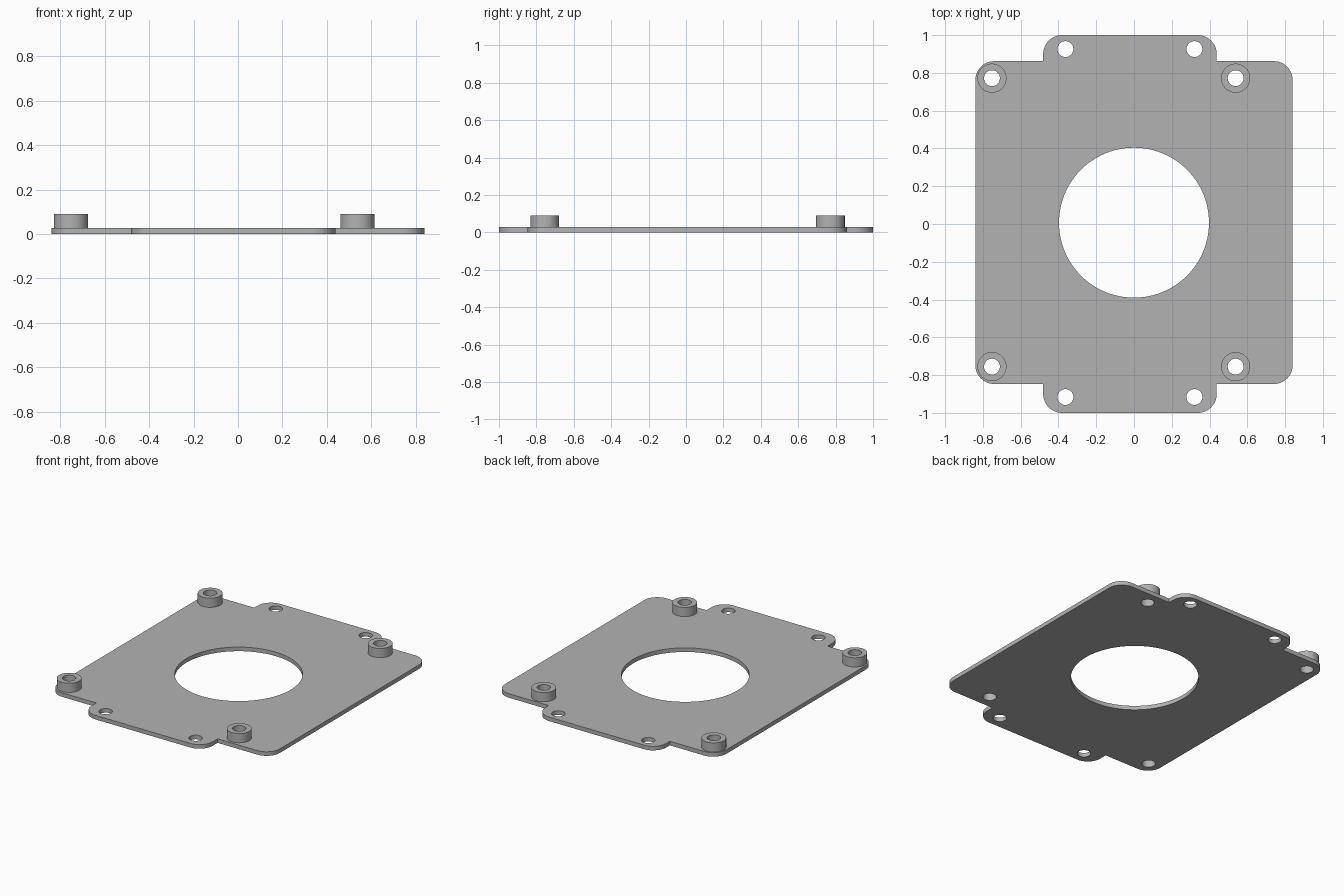
import bpy
from math import sin, cos, pi, radians

if "Cube" in bpy.data.objects:
    bpy.data.objects.remove(bpy.data.objects["Cube"], do_unlink=True)

PLATE_TOP = 0.028
STANDOFF_TOP = 0.091
CORNER = 0.1
BORE = 0.042

grey = bpy.data.materials.new("plain_grey")
grey.use_nodes = True
colour = (0.45, 0.45, 0.45, 1)
grey.diffuse_color = colour
grey.node_tree.nodes["Principled BSDF"].inputs["Base Color"].default_value = colour


def arc(cx, cy, r, start, sweep, n):
    """Points along an arc, both ends included."""
    return [(cx + r * cos(start + sweep * i / n), cy + r * sin(start + sweep * i / n))
            for i in range(n + 1)]


def circle(cx, cy, r, n=48):
    return arc(cx, cy, r, 0, 2 * pi, n)[:-1]


def slab(name, loops, z0, z1):
    """Solid between two heights; the first loop is the outline, the rest are holes."""
    curve = bpy.data.curves.new(name, "CURVE")
    curve.dimensions = "2D"
    curve.fill_mode = "BOTH"
    curve.extrude = (z1 - z0) / 2
    for loop in loops:
        spline = curve.splines.new("POLY")
        spline.points.add(len(loop) - 1)
        for point, (x, y) in zip(spline.points, loop):
            point.co = (x, y, 0, 1)
        spline.use_cyclic_u = True
    obj = bpy.data.objects.new(name, curve)
    bpy.context.collection.objects.link(obj)
    obj.location.z = (z0 + z1) / 2
    bpy.ops.object.select_all(action="DESELECT")
    obj.select_set(True)
    bpy.context.view_layer.objects.active = obj
    bpy.ops.object.convert(target="MESH")
    obj = bpy.context.object
    # Weld the walls to the caps
    bpy.ops.object.mode_set(mode="EDIT")
    bpy.ops.mesh.select_all(action="SELECT")
    bpy.ops.mesh.remove_doubles(threshold=0.0001)
    bpy.ops.mesh.normals_make_consistent(inside=False)
    bpy.ops.object.mode_set(mode="OBJECT")
    bpy.ops.object.shade_smooth_by_angle(angle=radians(30))
    obj.data.materials.clear()
    obj.data.materials.append(grey)
    return obj


# Plate outline: wide body with a narrower tab at the back and at the front
half_width = 0.84
tab_right, tab_left = 0.438, -0.481
body_back, body_front = 0.862, -0.847
r = CORNER


def corner(x, y, quarter):
    """Rounded outer corner; quarter counts from the +x +y one."""
    sx = 1 if quarter in (0, 3) else -1
    sy = 1 if quarter in (0, 1) else -1
    return arc(x - sx * r, y - sy * r, r, quarter * pi / 2, pi / 2, 12)


outline = (corner(half_width, body_back, 0)
           + [(tab_right, body_back)]
           + corner(tab_right, 1, 0) + corner(tab_left, 1, 1)
           + [(tab_left, body_back)]
           + corner(-half_width, body_back, 1) + corner(-half_width, body_front, 2)
           + [(tab_left, body_front)]
           + corner(tab_left, -1, 2) + corner(tab_right, -1, 3)
           + [(tab_right, body_front)]
           + corner(half_width, body_front, 3))

standoffs = {(side, end): (x, y)
             for side, x in (("right", -0.752), ("left", 0.538))
             for end, y in (("back", 0.772), ("front", -0.755))}
tab_holes = [(x, y) for x in (-0.363, 0.32) for y in (0.926, -0.916)]

# Plate with the central opening, tab holes and standoff bores
holes = [circle(0, 0.007, 0.397, 96)]
holes += [circle(x, y, BORE) for x, y in tab_holes + list(standoffs.values())]
slab("mounting_plate", [outline] + holes, 0, PLATE_TOP)

# Hollow standoffs on the plate
for (side, end), (x, y) in standoffs.items():
    slab(f"standoff_{end}_{side}", [circle(x, y, 0.077), circle(x, y, BORE)],
         PLATE_TOP, STANDOFF_TOP)
